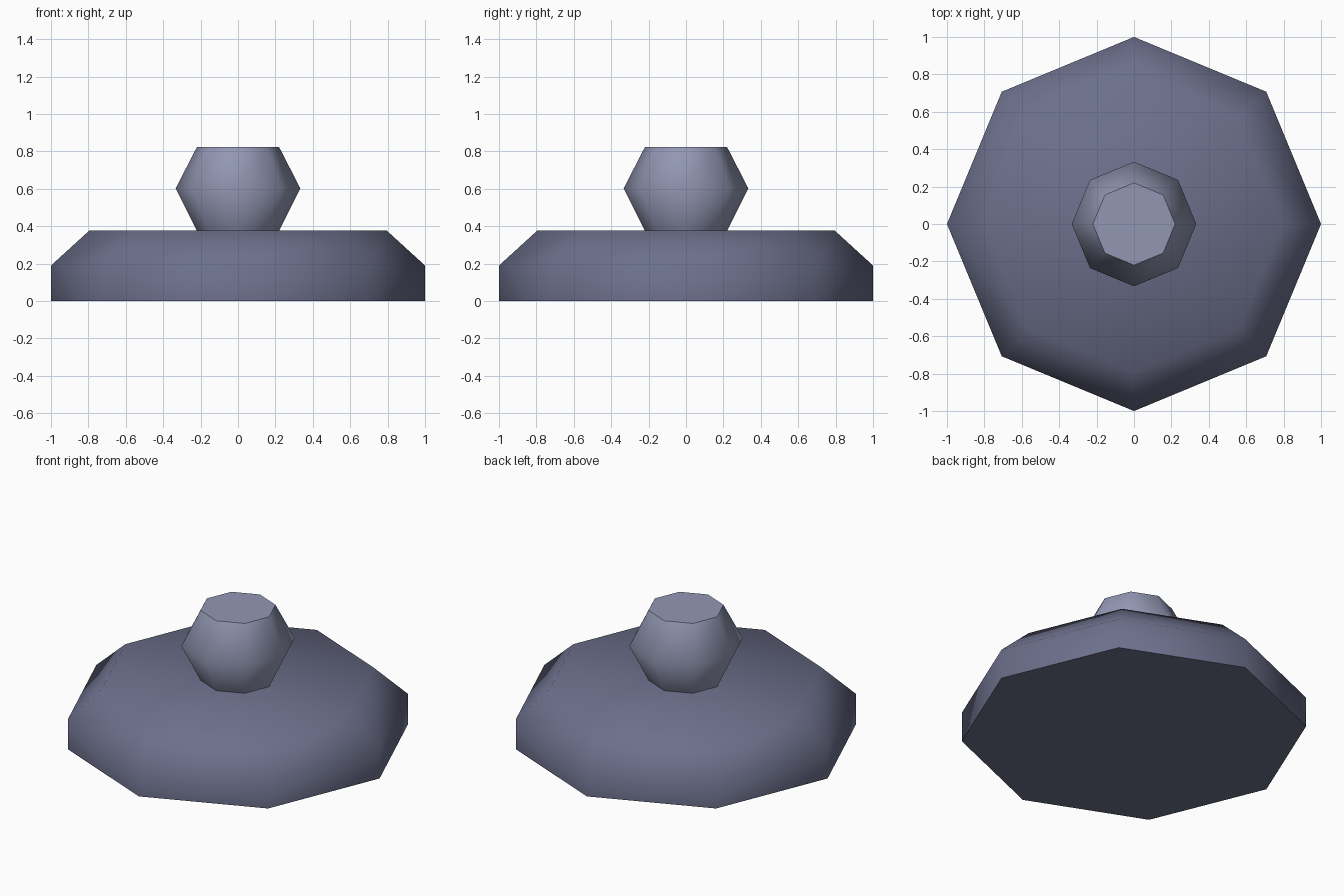
import bpy, bmesh, math

if "Cube" in bpy.data.objects:
    bpy.data.objects.remove(bpy.data.objects["Cube"])

SIDES = 8


def material(name, rgb):
    m = bpy.data.materials.new(name)
    m.diffuse_color = (*rgb, 1.0)
    m.use_nodes = True
    m.node_tree.nodes["Principled BSDF"].inputs["Base Color"].default_value = m.diffuse_color
    return m


def turned(name, profile, mat):
    """Solid of revolution with few sides from (radius, height) rings, capped."""
    bm = bmesh.new()
    rings = [[bm.verts.new((r * math.cos(a), r * math.sin(a), z))
              for a in (math.tau * i / SIDES for i in range(SIDES))]
             for r, z in profile]
    for low, high in zip(rings, rings[1:]):
        for i in range(SIDES):
            j = (i + 1) % SIDES
            bm.faces.new((low[i], low[j], high[j], high[i]))
    bm.faces.new(rings[0][::-1])
    bm.faces.new(rings[-1])
    mesh = bpy.data.meshes.new(name)
    bm.to_mesh(mesh)
    bm.free()
    mesh.materials.append(mat)
    obj = bpy.data.objects.new(name, mesh)
    bpy.context.collection.objects.link(obj)
    # soft sides, crisp flat caps
    bpy.ops.object.select_all(action='DESELECT')
    obj.select_set(True)
    bpy.context.view_layer.objects.active = obj
    bpy.ops.object.shade_smooth_by_angle(angle=math.radians(58))
    return obj


dark = material("dark slate", (0.15, 0.16, 0.26))
light = material("light slate", (0.29, 0.31, 0.45))

# Wide bevelled base
turned("base", [(1.0, 0.0), (1.0, 0.19), (0.795, 0.377)], dark)
# Knob sitting on the base
turned("knob", [(0.22, 0.377), (0.333, 0.603), (0.22, 0.823)], light)
